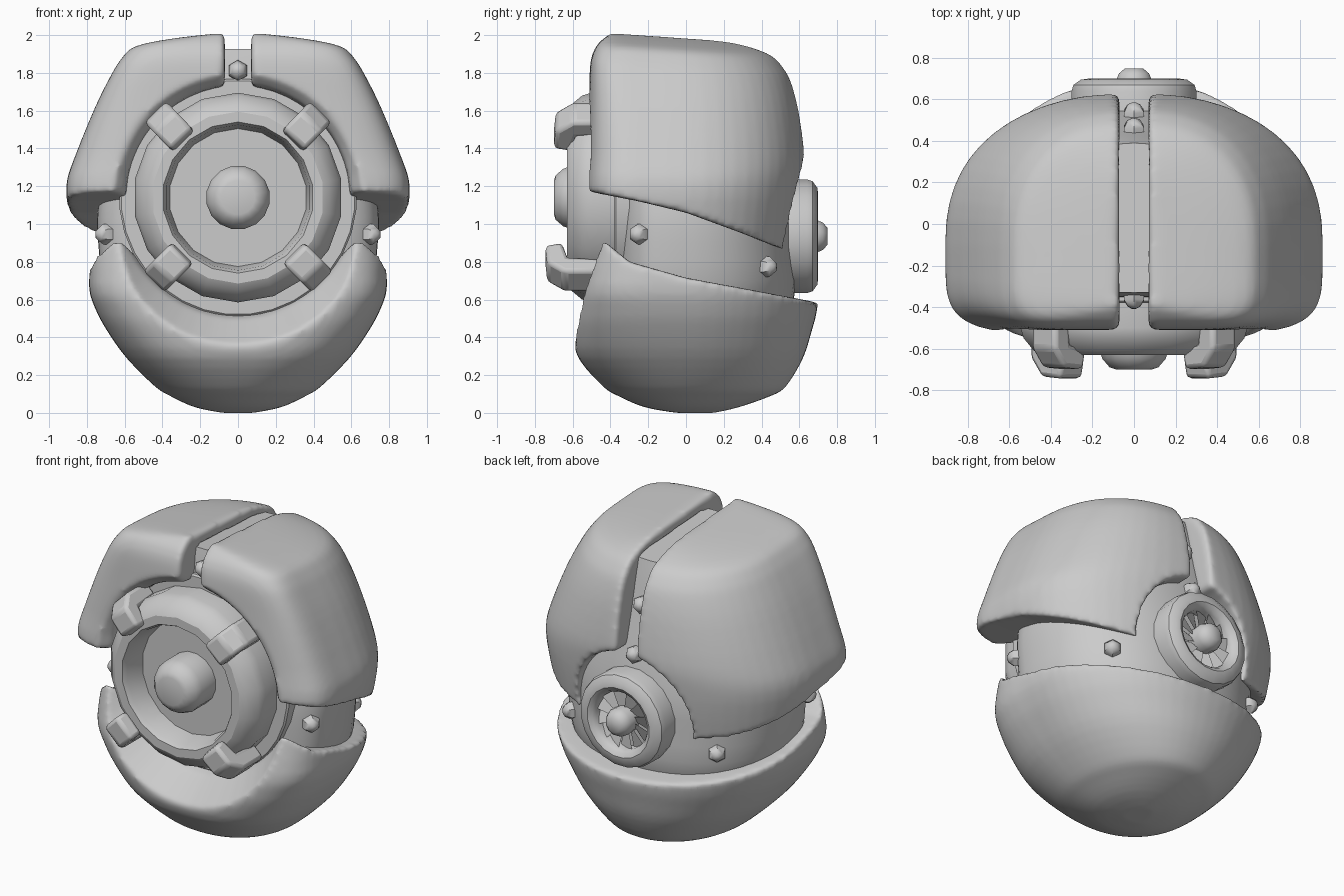
import bpy, bmesh
from math import cos, sin, pi, radians, copysign
from mathutils import Vector

if "Cube" in bpy.data.objects:
    bpy.data.objects.remove(bpy.data.objects["Cube"])

EYE_Z, VENT_Z = 1.14, 0.935


def make(name, verts, faces, angle=35):
    bm = bmesh.new()
    vs = [bm.verts.new(v) for v in verts]
    for f in faces:
        bm.faces.new([vs[i] for i in f])
    bmesh.ops.recalc_face_normals(bm, faces=bm.faces)
    me = bpy.data.meshes.new(name)
    bm.to_mesh(me)
    bm.free()
    me.shade_smooth()
    me.set_sharp_from_angle(angle=radians(angle))
    ob = bpy.data.objects.new(name, me)
    bpy.context.collection.objects.link(ob)
    return ob


def loft(name, rings, angle=35):
    """Skin equal-length rings and cap both ends."""
    n, m = len(rings[0]), len(rings)
    verts = [v for r in rings for v in r]
    faces = [(k * n + i, k * n + (i + 1) % n, (k + 1) * n + (i + 1) % n, (k + 1) * n + i)
             for k in range(m - 1) for i in range(n)]
    faces += [tuple(range(n)), tuple(range((m - 1) * n, m * n))]
    return make(name, verts, faces, angle)


def lathe(name, profile, z=0.0, n=16, angle=35):
    """Profile of (radius, y) turned about the y axis."""
    return loft(name, [[(r * cos(2 * pi * (i + .5) / n), y, z + r * sin(2 * pi * (i + .5) / n))
                        for i in range(n)] for r, y in profile], angle)


def prism(name, outline, x0, x1):
    """Outline of (y, z) extruded along x."""
    return loft(name, [[(x, y, z) for y, z in outline] for x in (x0, x1)])


def refine(rows, steps=3):
    """Catmull-Rom interpolation between section rows."""
    out, last = [], len(rows) - 1
    for k in range(last):
        a, b, c, d = (Vector(rows[max(0, min(last, k + j))]) for j in (-1, 0, 1, 2))
        for s in range(steps):
            t = s / steps
            out.append(b + .5 * t * ((c - a) + t * (2 * a - 5 * b + 4 * c - d
                                                    + t * (3 * (b - c) + d - a))))
    return out + [rows[-1]]


def hull(name, sections, cy, q, tilt=0.0, n=56, grow=0.0):
    """Sections of (z, half width, front y, back y, front squareness)."""
    rings = []
    for z, w, f, b, p in refine(sections):
        ring = []
        for i in range(n):
            c, s = cos(2 * pi * i / n), sin(2 * pi * i / n)
            e = q if s > 0 else p
            x = (w + grow) * copysign(abs(c) ** (2 / e), c)
            y = cy + (b + grow - cy if s > 0 else cy - f + grow) * copysign(abs(s) ** (2 / e), s)
            t = max(0, min(1, (z - 1.2) / .8))
            ring.append((x, y, z - tilt * t * (y + .4)))
        rings.append(ring)
    return loft(name, rings)


def carve(ob, cutters, mirror=False):
    """Cut, round the edges, bake the result and delete the cutters."""
    for c in cutters:
        c.hide_render = True
        m = ob.modifiers.new("cut", 'BOOLEAN')
        m.operation, m.solver, m.object = 'DIFFERENCE', 'EXACT', c
    m = ob.modifiers.new("remesh", 'REMESH')
    m.mode, m.voxel_size = 'VOXEL', 0.017
    m = ob.modifiers.new("round", 'SMOOTH')
    m.factor, m.iterations = 0.5, 8
    if mirror:
        m = ob.modifiers.new("mirror", 'MIRROR')
        m.use_mirror_merge = False
    dg = bpy.context.evaluated_depsgraph_get()
    me = bpy.data.meshes.new_from_object(ob.evaluated_get(dg))
    ob.modifiers.clear()
    ob.data = me
    me.shade_smooth()
    for c in cutters:
        bpy.data.objects.remove(c)


# Inner core and the round eye housing on its front
core_sections = [(.3, .5, -.35, .40, 3.2), (.6, .69, -.37, .57, 3.2), (.9, .74, -.38, .58, 3.2),
                 (1.1, .74, -.38, .57, 3.2), (1.35, .69, -.38, .52, 3.2), (1.6, .59, -.36, .46, 3.2),
                 (1.8, .45, -.35, .42, 3.2), (1.93, .35, -.33, .39, 3.2)]
core = hull("inner_core", core_sections, -.05, 2.25, tilt=.07)
lathe("eye_housing", [(.63, -.15), (.63, -.37), (.62, -.38)], EYE_Z, 32)

# Upper shell: a right-hand plate, mirrored to the left
upper = hull("upper_shell_plates", [
    (.80, .84, -.52, .56, 5), (1.0, .885, -.53, .595, 5), (1.2, .91, -.535, .62, 5),
    (1.37, .86, -.525, .63, 5), (1.63, .755, -.515, .60, 5.5), (1.8, .67, -.51, .56, 6),
    (1.88, .62, -.50, .52, 6), (1.945, .55, -.47, .46, 6), (1.985, .36, -.43, .36, 6),
    (2.01, .14, -.40, .25, 6)], -.1, 2.35, tilt=.07)
carve(upper, [
    prism("gap_cutter", [(-2, -1), (2, -1), (2, 3), (-2, 3)], -2, .07),
    lathe("eye_cutter", [(.71, -.62), (.67, -.53), (.60, -.45), (.59, -.34)], EYE_Z, 48),
    prism("edge_cutter", [(-1, 1.26), (-.53, 1.175), (-.25, 1.12), (0, 1.06), (.3, .95),
                          (.55, .85), (1, .71), (1, .2), (-1, .2)], -1.6, 1.6),
    lathe("vent_cutter", [(.41, .35), (.41, 1)], VENT_Z + .01, 32),
    hull("inner_cutter", core_sections, -.05, 2.25, tilt=.07, grow=-.03)], mirror=True)

# Lower shell: one bowl with a conical eye recess
lower = hull("lower_shell", [
    (0, .08, -.05, .15, 2.1), (.03, .23, -.22, .28, 2.1), (.09, .36, -.36, .45, 2.2),
    (.14, .44, -.44, .53, 2.3), (.29, .59, -.57, .62, 2.7), (.43, .69, -.60, .665, 3.1),
    (.55, .755, -.595, .695, 3.5), (.68, .79, -.57, .695, 4), (.95, .775, -.50, .63, 4)], 0, 2.08)
carve(lower, [
    lathe("eye_cutter", [(.83, -.66), (.78, -.59), (.64, -.41), (.62, -.34)], EYE_Z, 48),
    prism("rim_cutter", [(-1, 1.1), (-.42, .90), (-.3, .80), (0, .715), (.3, .66), (.72, .58),
                         (1, .54), (1, 2), (-1, 2)], -1.6, 1.6),
    hull("inner_cutter", core_sections, -.05, 2.25, tilt=.07, grow=-.03)])

# Eye ring with recessed disc, and the centre knob
lathe("eye_ring", [(.55, -.30), (.555, -.50), (.54, -.55), (.49, -.61), (.455, -.63), (.40, -.63),
                   (.385, -.60), (.365, -.47)], EYE_Z, 18, 30)
lathe("eye_knob", [(.17, -.45), (.17, -.61), (.155, -.65), (.12, -.69), (.09, -.70)], EYE_Z, 16, 50)

# Four hooked clamps gripping the eye ring
hook = [(.63, -.40), (.63, -.60), (.56, -.69), (.43, -.70), (.41, -.61), (.52, -.58), (.53, -.40)]
for label, deg, dy in (("upper_right", 46, 0), ("upper_left", 134, 0),
                       ("lower_left", 225, -.045), ("lower_right", 315, -.045)):
    a = radians(deg)
    clamp = loft("clamp_" + label, [
        [(r * cos(a) - t * sin(a), y + dy, EYE_Z + r * sin(a) + t * cos(a)) for r, y in hook]
        for t in (-.08, .08)])
    b = clamp.modifiers.new("bevel", 'BEVEL')
    b.width, b.segments = .022, 2

# Rear vent: ring, hub and fan blades
lathe("vent_ring", [(.30, .45), (.305, .64), (.295, .67), (.26, .695), (.225, .70),
                    (.20, .685), (.185, .66), (.18, .60)], VENT_Z, 20)
lathe("vent_hub", [(.085, .59), (.09, .69), (.075, .725), (.045, .75)], VENT_Z, 12, 50)
verts, faces = [], []
for i in range(12):
    a = 2 * pi * i / 12
    for r, da, y in ((.06, 0, .64), (.19, .15, .655), (.19, .75, .615), (.06, .6, .615)):
        verts.append((r * cos(a + da), y, VENT_Z + r * sin(a + da)))
    faces.append(tuple(range(4 * i, 4 * i + 4)))
make("vent_blades", verts, faces)

# Hexagonal bolts seated on the core surface
bpy.context.view_layer.update()
spots = [(0, -.42, 1.82), (0, .48, 1.62), (0, .58, 1.33)]
for s in (-1, 1):
    spots += [(s * .78, -.30, .94), (s * .58, .50, .77)]
for i, p in enumerate(spots):
    ok, loc, nor, idx = core.closest_point_on_mesh(Vector(p))
    bolt = lathe("bolt_%d" % (i + 1), [(.055, -.03), (.055, .02), (.035, .048), (.012, .06)], 0, 6, 50)
    bolt.location = loc
    bolt.rotation_euler = nor.to_track_quat('Y', 'Z').to_euler()
